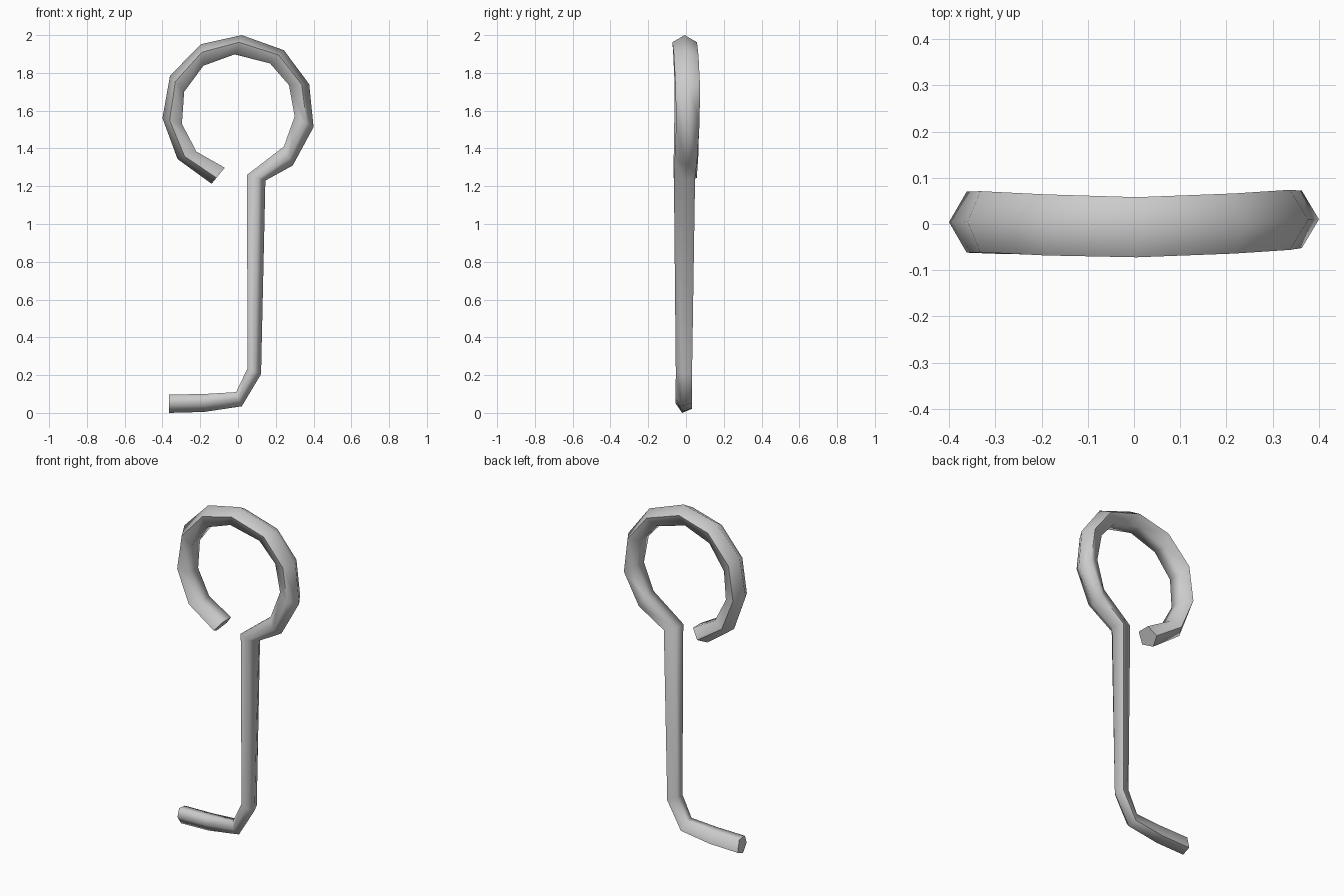
import bpy, bmesh

# Stations along the bent rod:
# outer x, outer z, inner x, inner z, centre y, half width, twist
stations = [
    (-.14, 1.213, -.07, 1.298, -.005, .062, 0),    # free end of the ring
    (-.32, 1.344, -.22, 1.383, .0, .065, 0),
    (-.40, 1.56, -.297, 1.53, .004, .066, 0),
    (-.36, 1.785, -.285, 1.70, .005, .066, 0),
    (-.196, 1.952, -.183, 1.838, -.002, .066, 0),
    (.02, 2.0, -.018, 1.898, -.007, .065, 0),
    (.243, 1.92, .17, 1.85, .001, .065, 0),
    (.377, 1.74, .27, 1.735, .009, .065, 0),
    (.40, 1.513, .30, 1.57, .010, .062, 0),
    (.29, 1.31, .243, 1.41, .0, .06, 0),
    (.145, 1.23, .048, 1.26, -.008, .056, .05),    # top of the stem
    (.122, .205, .05, .235, -.011, .043, .1),      # foot of the stem
    (.02, .035, -.01, .11, -.012, .043, .13),
    (-.18, .005, -.18, .10, -.012, .043, .15),
    (-.365, 0, -.365, .097, -.012, .043, .15),     # end of the foot
]

# Sweep a five-sided section through the stations
bm = bmesh.new()
rings = []
for ox, oz, ix, iz, cy, w, k in stations:
    section = [(0, -k * .055), (.37 - k, w), (1 - k * .3, .62 * w),
               (1, -.62 * w), (.37 + k, -w)]
    rings.append([bm.verts.new((ox + (ix - ox) * t, cy + y, oz + (iz - oz) * t))
                  for t, y in section])
for a, b in zip(rings, rings[1:]):
    for i in range(5):
        j = (i + 1) % 5
        bm.faces.new((a[i], a[j], b[j], b[i]))

# Close both ends
bm.faces.new(rings[0])
bm.faces.new(rings[-1])
bmesh.ops.recalc_face_normals(bm, faces=bm.faces)

mesh = bpy.data.meshes.new("bent_rod_hook")
bm.to_mesh(mesh)
bm.free()
rod = bpy.data.objects.new("bent_rod_hook", mesh)
bpy.context.collection.objects.link(rod)

# Smooth around the rod, crisp at the cut ends
bpy.context.view_layer.objects.active = rod
rod.select_set(True)
bpy.ops.object.shade_smooth_by_angle(angle=1.4)
